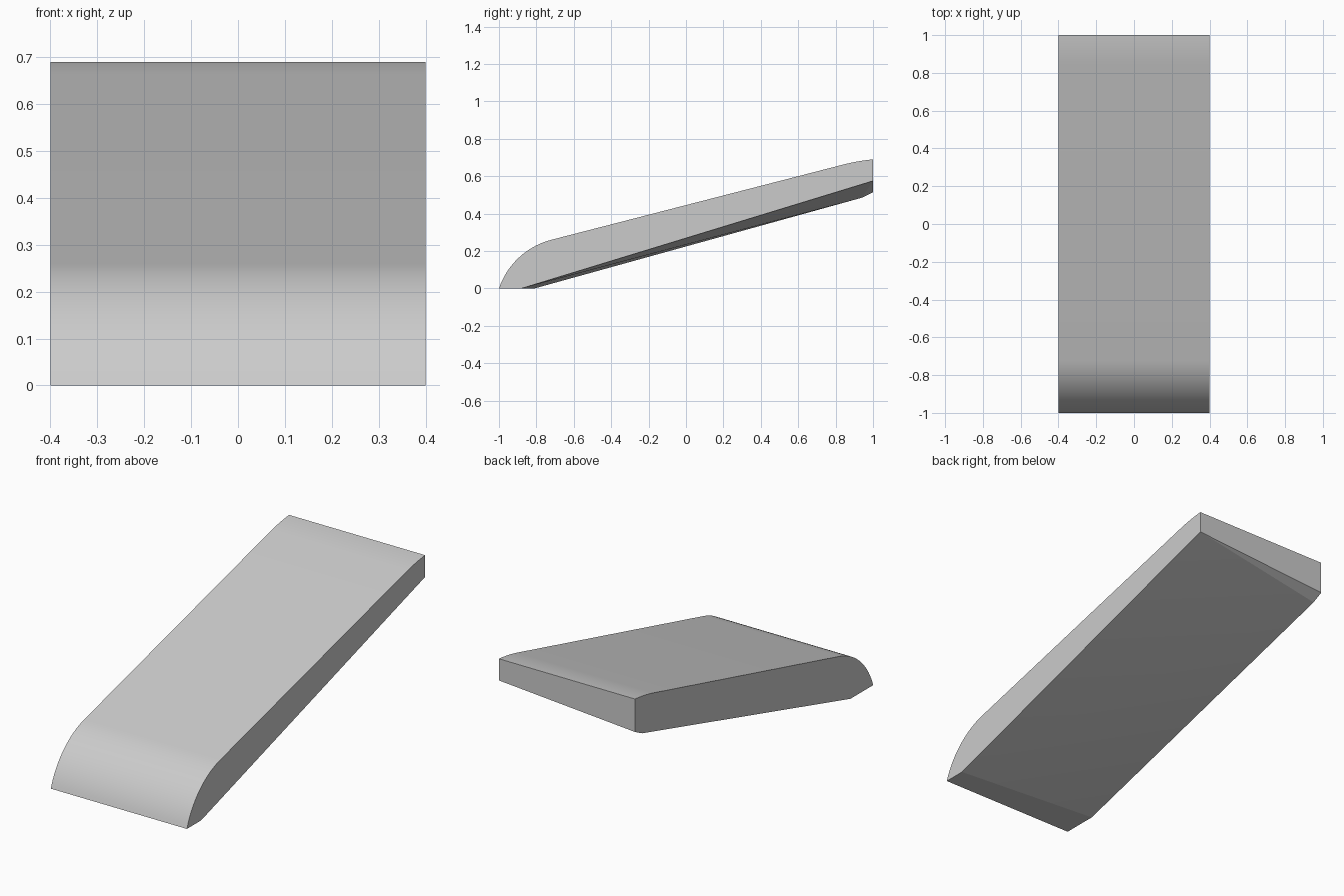
import bpy, bmesh, math

if "Cube" in bpy.data.objects:
    bpy.data.objects.remove(bpy.data.objects["Cube"])

HALF_W = 0.4
SLOPE = math.atan(0.2575)


def arc(p, q, turn_end, turn_start, n):
    """Points of a circular arc from p to q, given its tangent angles."""
    r = math.hypot(q[0] - p[0], q[1] - p[1]) / (2 * math.sin((turn_start - turn_end) / 2))
    pts = []
    for i in range(n + 1):
        a = turn_start + (turn_end - turn_start) * i / n
        pts.append((p[0] + r * (math.sin(turn_start) - math.sin(a)),
                    p[1] + r * (math.cos(a) - math.cos(turn_start))))
    return pts


def arc_to(p, q, n, end=None, start=None):
    """Arc with one known tangent; the other follows from the chord."""
    chord = math.atan2(q[1] - p[1], q[0] - p[0])
    if start is None:
        start = 2 * chord - end
    else:
        end = 2 * chord - start
    return arc(p, q, end, start, n)


# Top outline: rounded nose, straight incline, gentle levelling at the back
top = arc_to((-1, 0), (-0.72, 0.26), 18, end=SLOPE)
top += arc_to((0.84, 0.662), (1, 0.69), 8, start=SLOPE)

bm = bmesh.new()


def row(x, pts):
    return [bm.verts.new((x, y, z)) for y, z in pts]


left, right = row(-HALF_W, top), row(HALF_W, top)
# Underside edges differ from side to side, giving the twisted belly
l_back, l_heel, l_front = row(-HALF_W, [(1, 0.515), (0.94, 0.485), (-0.81, 0)])
r_back, r_front = row(HALF_W, [(1, 0.575), (-0.88, 0)])

# Top strip
for i in range(len(top) - 1):
    bm.faces.new((left[i], right[i], right[i + 1], left[i + 1]))
# Sides, back, foot and underside
for f in (left + [l_back, l_heel, l_front],
          right + [r_back, r_front],
          [left[-1], right[-1], r_back, l_back],
          [left[0], right[0], r_front, l_front],
          [r_front, r_back, l_heel],
          [r_front, l_heel, l_front],
          [r_back, l_back, l_heel]):
    bm.faces.new(f)
bmesh.ops.recalc_face_normals(bm, faces=bm.faces)

mesh = bpy.data.meshes.new("sloped_slab")
bm.to_mesh(mesh)
bm.free()
slab = bpy.data.objects.new("sloped_slab", mesh)
bpy.context.collection.objects.link(slab)

# Smooth the curved top while keeping the edges crisp
bpy.context.view_layer.objects.active = slab
slab.select_set(True)
bpy.ops.object.shade_smooth_by_angle(angle=math.radians(6))
